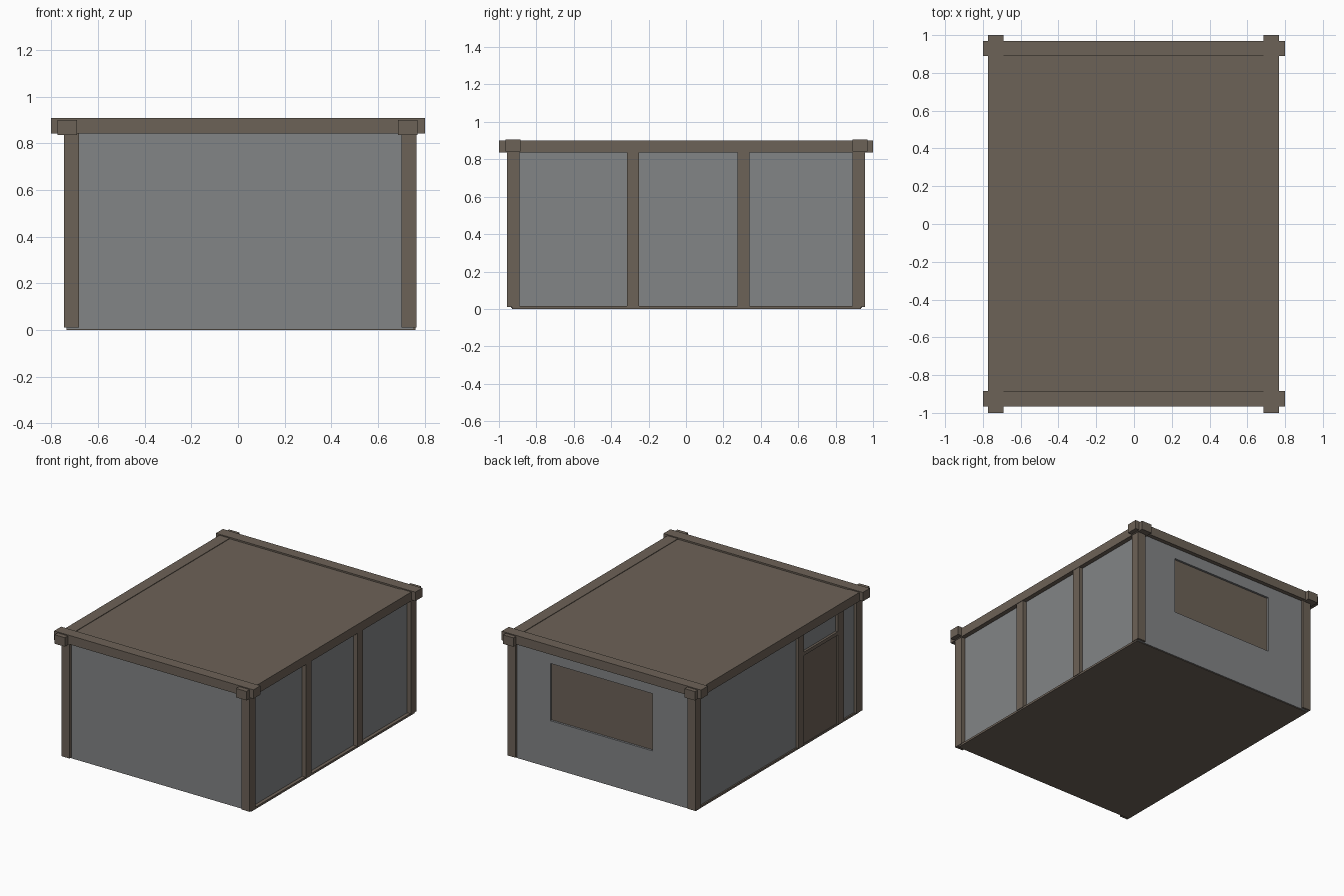
import bpy

if "Cube" in bpy.data.objects:
    bpy.data.objects.remove(bpy.data.objects["Cube"])


def material(name, color):
    m = bpy.data.materials.new(name)
    m.diffuse_color = (*color, 1)
    m.use_nodes = True
    m.node_tree.nodes["Principled BSDF"].inputs["Base Color"].default_value = m.diffuse_color
    return m


BROWN = material("brown timber", (0.152, 0.122, 0.096))
GREY = material("grey plaster", (0.225, 0.232, 0.24))


def box(name, x, y, z, mat):
    """Axis-aligned box from (min, max) ranges."""
    bpy.ops.mesh.primitive_cube_add(size=1)
    o = bpy.context.object
    o.name = name
    o.location = [(r[0] + r[1]) / 2 for r in (x, y, z)]
    o.scale = [r[1] - r[0] for r in (x, y, z)]
    bpy.ops.object.transform_apply(location=True, rotation=False, scale=True)
    o.data.materials.append(mat)
    return o


# floor slab, its edge shows as a thin sill
box("floor", (-0.735, 0.76), (-0.93, 0.935), (0, 0.015), BROWN)

# walls
box("front_wall", (-0.735, 0.75), (-0.935, -0.90), (0.004, 0.86), GREY)
box("right_wall", (0.70, 0.735), (-0.90, 0.90), (0.015, 0.86), GREY)
box("left_wall", (-0.725, -0.69), (-0.90, 0.90), (0.015, 0.86), GREY)
back = box("back_wall", (-0.735, 0.75), (0.90, 0.94), (0.004, 0.86), GREY)

# window opening in the back wall with a recessed board
cutter = box("window_cutter", (-0.39, 0.43), (0.85, 1.0), (0.345, 0.76), GREY)
cutter.hide_render = True
cutter.hide_set(True)
cut = back.modifiers.new("window_opening", "BOOLEAN")
cut.operation = "DIFFERENCE"
cut.solver = "EXACT"
cut.object = cutter
box("window_board", (-0.40, 0.44), (0.915, 0.925), (0.335, 0.77), BROWN)

# corner posts
for side, x in (("left", (-0.745, -0.68)), ("right", (0.70, 0.765))):
    for end, y in (("front", (-0.958, -0.89)), ("back", (0.89, 0.956))):
        box(f"{end}_{side}_post", x, y, (0.01, 0.85), BROWN)

# intermediate posts
for i, y in enumerate(((-0.315, -0.25), (0.275, 0.34))):
    box(f"right_post_{i + 1}", (0.70, 0.765), y, (0.01, 0.85), BROWN)
for i, y in enumerate(((-0.29, -0.225), (-0.745, -0.68))):
    box(f"left_post_{i + 1}", (-0.745, -0.68), y, (0.01, 0.85), BROWN)

# door on the left side with a slim lintel
box("door", (-0.732, -0.70), (-0.69, -0.28), (0.015, 0.66), BROWN)
box("door_lintel", (-0.742, -0.70), (-0.69, -0.28), (0.66, 0.685), BROWN)

# crossing top beams with projecting ends
box("left_beam", (-0.772, -0.69), (-1, 1), (0.835, 0.90), BROWN)
box("right_beam", (0.685, 0.768), (-1, 1), (0.835, 0.90), BROWN)
box("front_beam", (-0.80, 0.80), (-0.965, -0.885), (0.842, 0.907), BROWN)
box("back_beam", (-0.80, 0.80), (0.89, 0.97), (0.842, 0.907), BROWN)

# roof deck between the beams
box("roof", (-0.73, 0.73), (-0.92, 0.93), (0.86, 0.896), BROWN)
